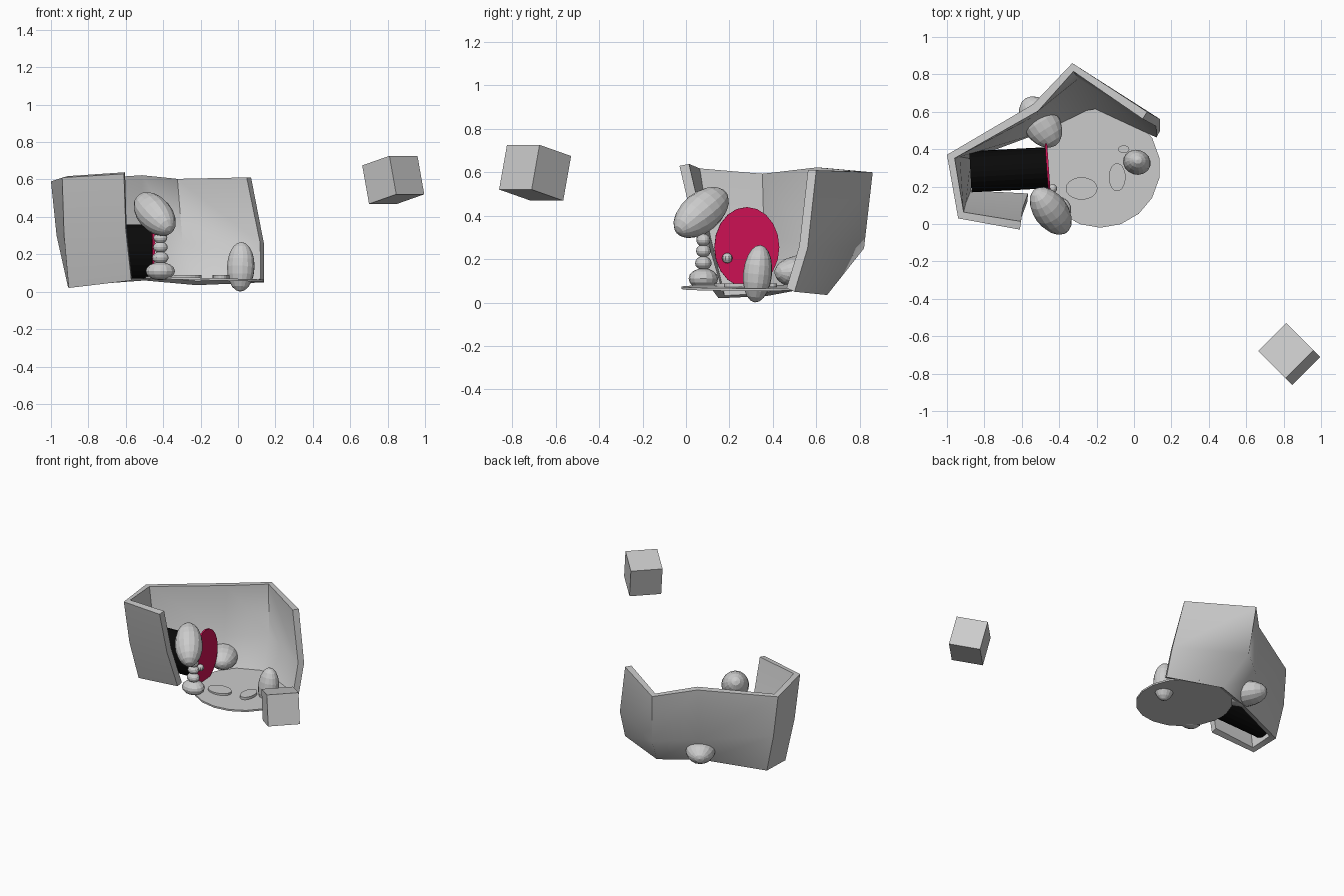
import bpy, bmesh, math
from mathutils import Vector, Matrix

if "Cube" in bpy.data.objects:
    bpy.data.objects.remove(bpy.data.objects["Cube"])


def finish(name, bm, mat=None, smooth=None):
    bmesh.ops.recalc_face_normals(bm, faces=bm.faces[:])
    me = bpy.data.meshes.new(name)
    bm.to_mesh(me)
    bm.free()
    ob = bpy.data.objects.new(name, me)
    bpy.context.collection.objects.link(ob)
    if mat:
        me.materials.append(mat)
    if smooth:
        bpy.ops.object.select_all(action='DESELECT')
        ob.select_set(True)
        bpy.context.view_layer.objects.active = ob
        bpy.ops.object.shade_smooth_by_angle(angle=math.radians(smooth))
    return ob


def material(name, rgb):
    m = bpy.data.materials.new(name)
    m.diffuse_color = (*rgb, 1)
    m.use_nodes = True
    m.node_tree.nodes["Principled BSDF"].inputs["Base Color"].default_value = m.diffuse_color
    return m


def ellipsoid(name, loc, radii, axis=(0, 0, 1), seg=16, rings=10):
    """Faceted ellipsoid whose local z points along axis."""
    bm = bmesh.new()
    rot = Vector(axis).to_track_quat('Z', 'Y').to_matrix().to_4x4()
    mtx = Matrix.Translation(loc) @ rot @ Matrix.Diagonal((*radii, 1))
    bmesh.ops.create_uvsphere(bm, u_segments=seg, v_segments=rings, radius=1, matrix=mtx)
    return finish(name, bm)


def disc(name, loc, radii, depth, rot=(0, 0, 0), seg=20, mat=None, smooth=None):
    """Elliptical cylinder along local z."""
    bm = bmesh.new()
    r = Matrix.Identity(4)
    for ang, ax in zip(rot, 'XYZ'):
        r = Matrix.Rotation(math.radians(ang), 4, ax) @ r
    mtx = Matrix.Translation(loc) @ r @ Matrix.Diagonal((radii[0], radii[1], depth, 1))
    bmesh.ops.create_cone(bm, cap_ends=True, segments=seg, radius1=1, radius2=1, depth=1, matrix=mtx)
    return finish(name, bm, mat, smooth)


crimson = material("crimson", (0.62, 0.006, 0.09))
black = material("black", (0.003, 0.003, 0.003))

# Folded back wall: (top, middle, bottom) of the outer face at each fold
stations = [
    ((-0.61, -0.03, 0.63), (-0.60, 0.04, 0.33), (-0.57, 0.12, 0.06)),
    ((-0.94, 0.03, 0.61), (-0.93, 0.08, 0.30), (-0.905, 0.15, 0.02)),
    ((-1.00, 0.37, 0.59), (-0.97, 0.38, 0.30), (-0.91, 0.37, 0.03)),
    ((-0.54, 0.64, 0.62), (-0.54, 0.62, 0.25), (-0.50, 0.53, 0.06)),
    ((-0.33, 0.86, 0.60), (-0.30, 0.82, 0.25), (-0.22, 0.65, 0.035)),
    ((0.07, 0.60, 0.61), (0.14, 0.56, 0.25), (0.14, 0.50, 0.05)),
]
bm = bmesh.new()
rows = [[bm.verts.new(p) for p in st] for st in stations]
for a, b in zip(rows, rows[1:]):
    for i in range(2):
        bm.faces.new((a[i], a[i + 1], b[i + 1], b[i]))
bm.normal_update()
normals = {v: v.normal.copy() for v in bm.verts}
inside = Vector((-0.3, 0.3, 0.3))
inner = []
for row in rows:
    line = []
    for v in row:
        n = normals[v]
        if n.dot(inside - v.co) < 0:
            n = -n
        line.append(bm.verts.new(v.co + n * 0.045))
    inner.append(line)
for a, b in zip(inner, inner[1:]):
    for i in range(2):
        bm.faces.new((a[i], b[i], b[i + 1], a[i + 1]))
# Rim closing the outer and inner skins
outer_rim = [r[0] for r in rows] + [rows[-1][1]] + [r[2] for r in reversed(rows)] + [rows[0][1]]
inner_rim = [r[0] for r in inner] + [inner[-1][1]] + [r[2] for r in reversed(inner)] + [inner[0][1]]
for i in range(len(outer_rim)):
    j = (i + 1) % len(outer_rim)
    bm.faces.new((outer_rim[i], outer_rim[j], inner_rim[j], inner_rim[i]))
finish("back_wall", bm, smooth=60)

# Floor plate with flat stepping stones
disc("floor_plate", (-0.18, 0.30, 0.068), (0.32, 0.32), 0.012, rot=(0, 1.5, 0), seg=18, smooth=30)
for i, (x, y, rx, ry) in enumerate([(-0.28, 0.19, 0.085, 0.06),
                                    (-0.09, 0.25, 0.045, 0.075),
                                    (-0.055, 0.40, 0.03, 0.02)]):
    disc("stepping_stone_%d" % i, (x, y, 0.08), (rx, ry), 0.018)

# Round door, knob and dark tunnel behind it
disc("door", (-0.46, 0.28, 0.255), (0.185, 0.15), 0.012, rot=(0, 90, 4), mat=crimson)
ellipsoid("door_knob", (-0.435, 0.19, 0.205), (0.024, 0.024, 0.024), seg=10, rings=8)
disc("tunnel", (-0.67, 0.29, 0.215), (0.145, 0.11), 0.41, rot=(0, 90, 3), seg=24, mat=black)

# Beaded post carrying a tilted egg
for i, (z, r, h) in enumerate([(0.11, 0.08, 0.048), (0.182, 0.045, 0.032),
                               (0.238, 0.04, 0.03), (0.288, 0.038, 0.03)]):
    ellipsoid("post_bead_%d" % i, (-0.415, 0.08, z), (r, r * 0.85, h), seg=14, rings=8)
ellipsoid("post_egg", (-0.445, 0.07, 0.415), (0.092, 0.092, 0.162), axis=(-0.5, 0.67, 0.56))

# Boulders
ellipsoid("right_boulder", (0.015, 0.33, 0.133), (0.075, 0.066, 0.133), axis=(0.03, 0.1, 1))
ellipsoid("rear_boulder", (-0.50, 0.545, 0.14), (0.1, 0.08, 0.15), axis=(-0.53, 0.85, 0))

# Floating tilted cube
bm = bmesh.new()
mtx = (Matrix.Translation((0.83, -0.695, 0.598)) @ Matrix.Rotation(math.radians(-45), 4, 'Z')
       @ Matrix.Rotation(math.radians(-14), 4, 'Y'))
bmesh.ops.create_cube(bm, size=0.212, matrix=mtx)
finish("floating_cube", bm)
